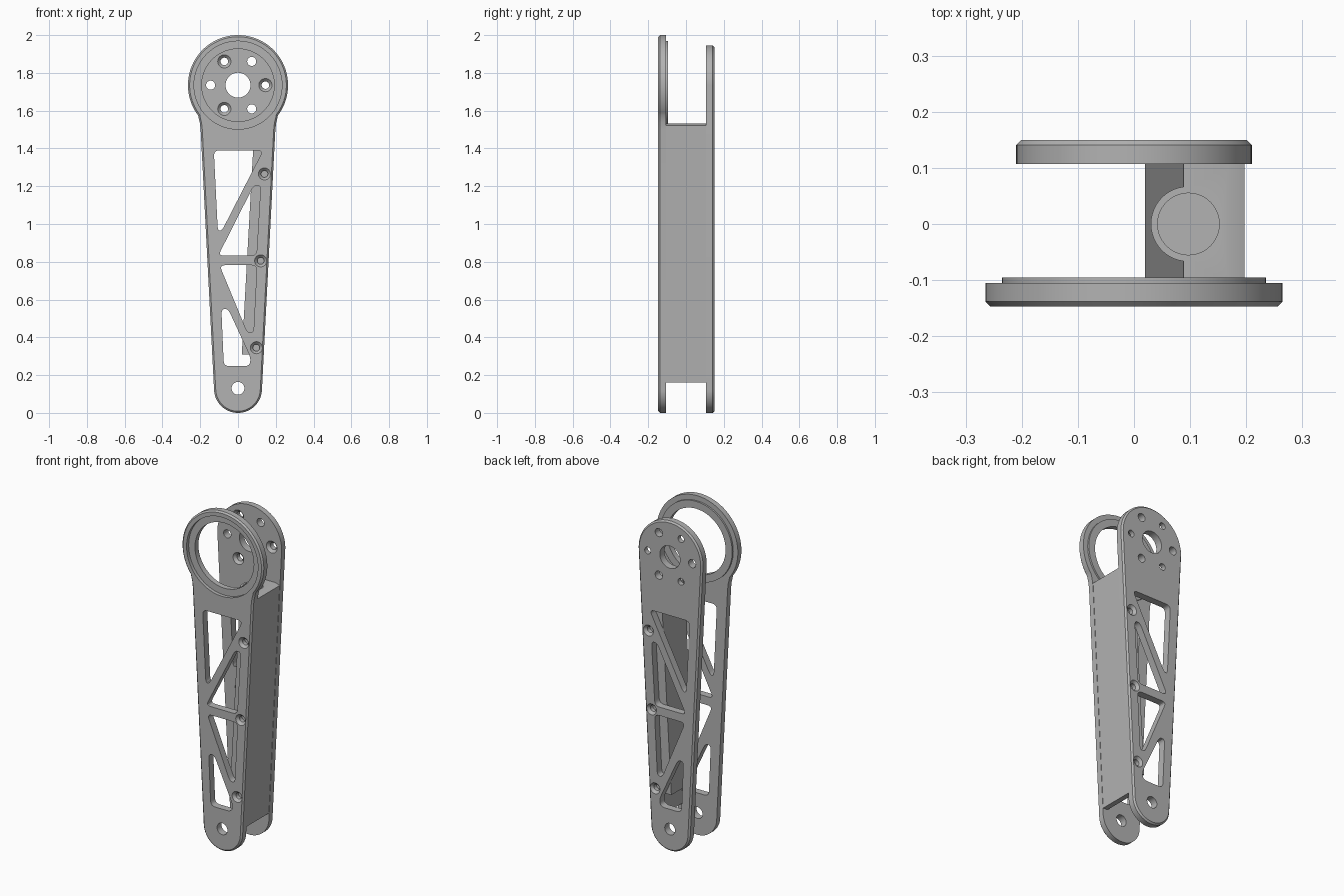
import bpy, bmesh
from math import sin, cos, radians, pi
from mathutils import Matrix, Vector

if "Cube" in bpy.data.objects:
    bpy.data.objects.remove(bpy.data.objects["Cube"])

metal = bpy.data.materials.new("grey_metal")
metal.use_nodes = True
GREY = (0.45, 0.45, 0.45, 1)
metal.diffuse_color = GREY
metal.node_tree.nodes["Principled BSDF"].inputs["Base Color"].default_value = GREY

HUB_Z, FOOT_Z = 1.735, 0.127
HUB_R, FOOT_R = 0.21, 0.127
FRONT, BACK = (-0.147, -0.105), (0.15, 0.107)   # outer and inner y of each plate


def half_width(z):
    return FOOT_R + (HUB_R - FOOT_R) * (z - FOOT_Z) / (HUB_Z - FOOT_Z)


def arc(cz, r, a0, a1, n):
    return [(r * cos(radians(a0 + (a1 - a0) * i / n)),
             cz + r * sin(radians(a0 + (a1 - a0) * i / n))) for i in range(n + 1)]


def rounded(points, r=0.03, n=5):
    """Round every corner of a polygon with a short quadratic curve."""
    out, pts = [], [Vector(p) for p in points]
    for i, p in enumerate(pts):
        ends = []
        for q in (pts[i - 1], pts[(i + 1) % len(pts)]):
            d = q - p
            ends.append(p + d.normalized() * min(r, d.length * 0.45))
        for k in range(n + 1):
            t = k / n
            out.append(ends[0] * (1 - t) ** 2 + p * 2 * t * (1 - t) + ends[1] * t * t)
    return out


def add_prism(bm, outline, y0, y1, chamfer=0):
    """Extrude an x-z outline from y0 to y1, chamfering the rim at y0."""
    a = [bm.verts.new((x, y0, z)) for x, z in outline]
    b = [bm.verts.new((x, y1, z)) for x, z in outline]
    n = len(a)
    faces = [bm.faces.new(a), bm.faces.new(b[::-1])]
    faces += [bm.faces.new((a[i], b[i], b[(i + 1) % n], a[(i + 1) % n])) for i in range(n)]
    bmesh.ops.recalc_face_normals(bm, faces=faces)
    if chamfer:
        bmesh.ops.bevel(bm, geom=list(faces[0].edges), offset=chamfer,
                        segments=1, affect='EDGES')


def add_round(bm, x, z, r0, y0, y1, r1=None, n=32):
    """Cylinder or cone along y."""
    r1 = r0 if r1 is None else r1
    if y0 > y1:
        y0, y1, r0, r1 = y1, y0, r1, r0
    m = Matrix.Translation((x, (y0 + y1) / 2, z)) @ Matrix.Rotation(-pi / 2, 4, 'X')
    bmesh.ops.create_cone(bm, cap_ends=True, segments=n, radius1=r0, radius2=r1,
                          depth=y1 - y0, matrix=m)


def add_post(bm, x, r, z0, z1):
    """Cylinder along z."""
    bmesh.ops.create_cone(bm, cap_ends=True, segments=48, radius1=r, radius2=r,
                          depth=z1 - z0, matrix=Matrix.Translation((x, 0, (z0 + z1) / 2)))


def make_object(name, bm):
    mesh = bpy.data.meshes.new(name)
    bm.to_mesh(mesh)
    bm.free()
    ob = bpy.data.objects.new(name, mesh)
    mesh.materials.append(metal)
    bpy.context.collection.objects.link(ob)
    return ob


def cut(ob, *cutters):
    """Subtract each cutter, apply the result and delete the cutters."""
    for c in cutters:
        tool = make_object("cutter", c)
        tool.hide_render = True
        mod = ob.modifiers.new("cut", 'BOOLEAN')
        mod.operation, mod.solver, mod.object = 'DIFFERENCE', 'EXACT', tool
        dg = bpy.context.evaluated_depsgraph_get()
        mesh = bpy.data.meshes.new_from_object(ob.evaluated_get(dg))
        ob.modifiers.clear()
        ob.data = mesh
        bpy.data.objects.remove(tool)


WINDOWS = [
    [(-.128, 1.39), (.133, 1.39), (-.085, .965), (-.107, .965)],
    [(.084, 1.205), (.12, 1.205), (.098, .832), (-.105, .832)],
    [(-.098, .782), (.1, .782), (.082, .425), (.05, .425)],
    [(-.088, .55), (-.052, .55), (.068, .29), (.06, .247), (-.075, .247)],
]
SCREWS = [(.14, 1.265), (.12, .805), (.097, .345)]


def plate_cutters(outer, inner):
    """Truss windows, foot hole, and countersunk screw holes."""
    s = 1 if outer > inner else -1
    holes, sinks = bmesh.new(), bmesh.new()
    for w in WINDOWS:
        add_prism(holes, rounded(w), outer + s * .05, inner - s * .05)
    add_round(holes, 0, .13, .034, outer + s * .05, inner - s * .05)
    for x, z in SCREWS:
        add_round(holes, x, z, .018, outer + s * .05, inner + s * .004)
        add_round(sinks, x, z, .034, outer + s * .002, outer - s * .015, .018)
    return holes, sinks


foot = arc(FOOT_Z, FOOT_R, 180, 360, 32)

# Front plate with the large bearing ring
bm = bmesh.new()
add_prism(bm, foot + [(half_width(1.50), 1.50), (.202, 1.535)]
          + arc(HUB_Z, .265, -37, 217, 72) + [(-.202, 1.535), (-half_width(1.50), 1.50)],
          *FRONT, .009)
front_plate = make_object("front_plate", bm)
holes, sinks = plate_cutters(*FRONT)
add_round(holes, 0, HUB_Z, .192, -.2, -.05, n=72)
seat = bmesh.new()
add_round(seat, 0, HUB_Z, .233, -.2, -.127, n=72)
cut(front_plate, holes, sinks, seat)

# Raised lip behind the ring
bm = bmesh.new()
add_round(bm, 0, HUB_Z, .235, -.107, -.095, n=72)
bearing_lip = make_object("bearing_lip", bm)
bore = bmesh.new()
add_round(bore, 0, HUB_Z, .192, -.2, -.05, n=72)
cut(bearing_lip, bore)

# Back plate with the bolt circle
bm = bmesh.new()
add_prism(bm, foot + arc(HUB_Z, HUB_R, 0, 180, 48), *BACK, .009)
back_plate = make_object("back_plate", bm)
holes, sinks = plate_cutters(*BACK)
add_round(holes, 0, HUB_Z, .066, .05, .2, n=48)
for i in range(6):
    a = radians(60 * i)
    x, z = .145 * cos(a), HUB_Z + .145 * sin(a)
    add_round(holes, x, z, .024 if i % 2 else .02, .05, .2, n=24)
    if i % 2 == 0:
        add_round(sinks, x, z, .037, .105, .122, .02)
cut(back_plate, holes, sinks)

# Side spacer joining the plates, following their taper
bm = bmesh.new()
edge = lambda z: half_width(z) - .002
add_prism(bm, [(edge(.16), .16), (edge(1.522), 1.522), (.17, 1.532), (.088, 1.532),
               (.02, .31), (edge(.31) - .03, .31), (edge(.16) - .03, .16)], -.106, .108)
side_spacer = make_object("side_spacer", bm)

# Cable socket collar at the top of the spacer
bm = bmesh.new()
add_post(bm, .097, .067, 1.41, 1.53)
socket_collar = make_object("socket_collar", bm)
for ob in (side_spacer, socket_collar):
    bore = bmesh.new()
    add_post(bore, .097, .055, 1.43, 1.6)
    cut(ob, bore)

# Smooth the round walls, keep the chamfers crisp
bpy.ops.object.select_all(action='DESELECT')
for ob in (front_plate, bearing_lip, back_plate, side_spacer, socket_collar):
    ob.select_set(True)
    bpy.context.view_layer.objects.active = ob
bpy.ops.object.shade_smooth_by_angle(angle=radians(25))
